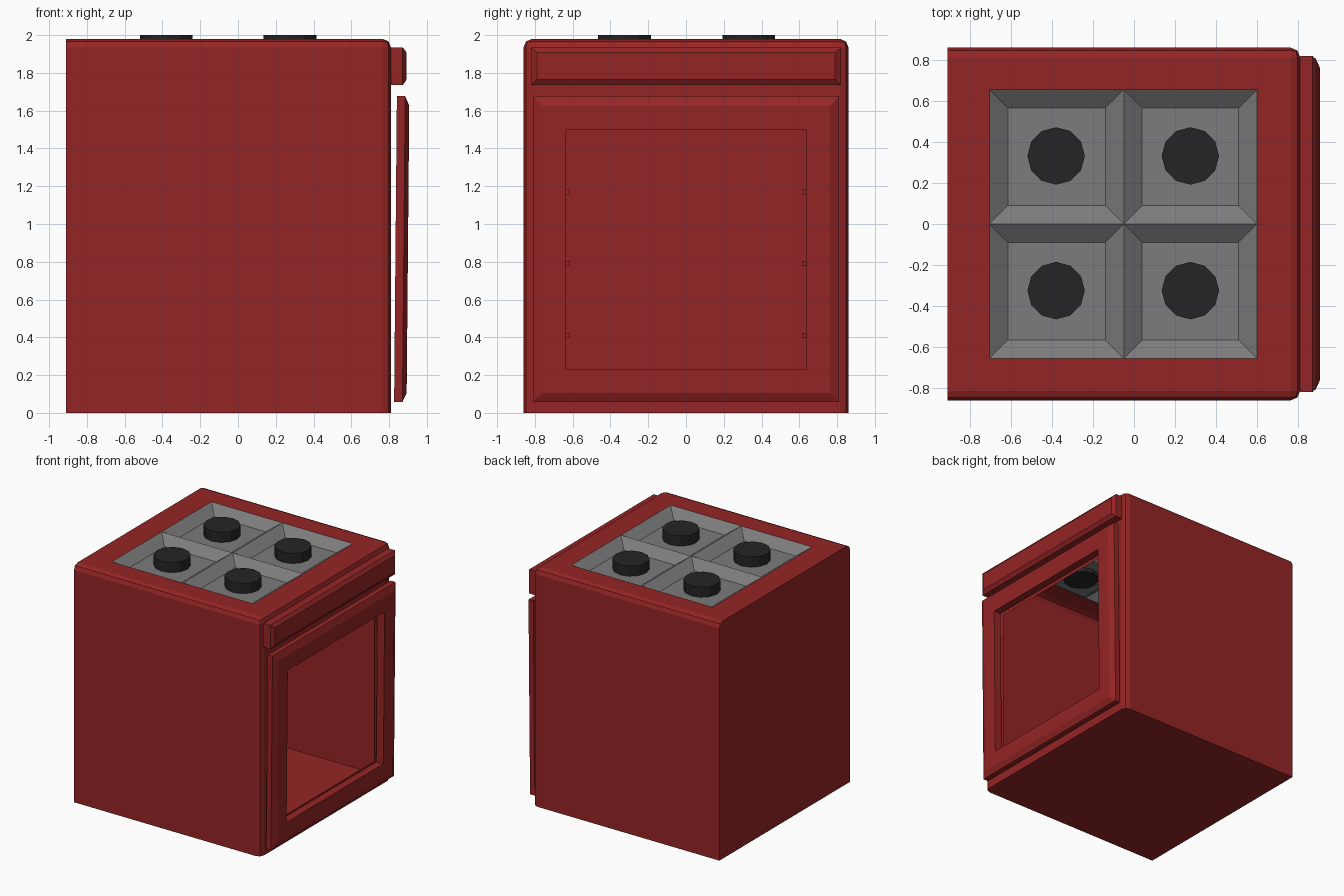
import bpy, bmesh
from mathutils import Vector

cube = bpy.data.objects.get("Cube")
if cube:
    bpy.data.objects.remove(cube, do_unlink=True)


def material(name, rgb):
    m = bpy.data.materials.new(name)
    m.use_nodes = True
    m.diffuse_color = (*rgb, 1)
    node = next(n for n in m.node_tree.nodes if n.type == 'BSDF_PRINCIPLED')
    node.inputs["Base Color"].default_value = (*rgb, 1)
    node.inputs["Roughness"].default_value = 0.6
    return m


RED = material("enamel red", (0.30, 0.018, 0.018))
GREY = material("hob grey", (0.20, 0.20, 0.20))
BLACK = material("burner black", (0.018, 0.018, 0.018))


def add_object(name, bm, *mats):
    mesh = bpy.data.meshes.new(name)
    bm.to_mesh(mesh)
    bm.free()
    for m in mats:
        mesh.materials.append(m)
    obj = bpy.data.objects.new(name, mesh)
    bpy.context.collection.objects.link(obj)
    return obj


def box(bm, lo, hi):
    """Box between two corners."""
    lo, hi = Vector(lo), Vector(hi)
    verts = bmesh.ops.create_cube(bm, size=1)["verts"]
    for v in verts:
        v.co = (lo + hi) / 2 + v.co * (hi - lo)


def slice_side(bm, normal, cuts):
    """Score the faces on one side along (axis, position) lines."""
    normal = Vector(normal)
    for axis, pos in cuts:
        faces = [f for f in bm.faces if f.normal.dot(normal) > 0.99]
        geom = set(faces)
        for f in faces:
            geom.update(f.edges, f.verts)
        direction, point = Vector(), Vector()
        direction[axis], point[axis] = 1, pos
        bmesh.ops.bisect_plane(bm, geom=list(geom), plane_co=point, plane_no=direction)
        bm.normal_update()
    return [f for f in bm.faces if f.normal.dot(normal) > 0.99]


def loft(name, loops, ring=False, lean=0.0):
    """Bridge rectangles (x, half width, bottom, top); ring leaves a window."""
    bm = bmesh.new()
    rows = []
    for x, w, z0, z1 in loops:
        corners = ((-w, z0), (w, z0), (w, z1), (-w, z1))
        rows.append([bm.verts.new((x + lean * z, y, z)) for y, z in corners])
    pairs = list(zip(rows, rows[1:]))
    if ring:
        pairs.append((rows[-1], rows[0]))
    else:
        bm.faces.new(rows[0])
        bm.faces.new(rows[-1])
    for a, b in pairs:
        for i in range(4):
            j = (i + 1) % 4
            bm.faces.new((a[i], a[j], b[j], b[i]))
    bmesh.ops.recalc_face_normals(bm, faces=bm.faces)
    return add_object(name, bm, RED)


# Thin-walled body with rounded door-side and upper edges
X0, X1, W, TOP = -0.91, 0.81, 0.86, 1.98
bm = bmesh.new()
box(bm, (X0, -W, 0), (X1, W, TOP))
rounded = []
for e in bm.edges:
    mid = (e.verts[0].co + e.verts[1].co) / 2
    front, side, top = mid.x > X1 - 0.01, abs(mid.y) > W - 0.01, mid.z > TOP - 0.01
    if front + side + top == 2 and (front or top):
        rounded.append(e)
bmesh.ops.bevel(bm, geom=rounded, offset=0.045, segments=2, profile=0.5, affect='EDGES')
bm.normal_update()

# Oven mouth
WIN, WIN_Z0, WIN_Z1 = 0.637, 0.23, 1.5
faces = slice_side(bm, (1, 0, 0), [(1, -WIN), (1, WIN), (2, WIN_Z0), (2, WIN_Z1)])
mouth = [f for f in faces if abs(f.calc_center_median().y) < WIN
         and WIN_Z0 < f.calc_center_median().z < WIN_Z1]
bmesh.ops.delete(bm, geom=mouth, context='FACES')

# Four sunken hob trays
HX0, HXM, HX1, HY = -0.705, -0.05, 0.6, 0.655
faces = slice_side(bm, (0, 0, 1), [(0, HX0), (0, HXM), (0, HX1), (1, -HY), (1, 0), (1, HY)])
trays = []
for f in faces:
    c = f.calc_center_median()
    if HX0 < c.x < HX1 and abs(c.y) < HY:
        trays.append(f)
slopes = bmesh.ops.inset_individual(bm, faces=trays, thickness=0.09, depth=-0.065,
                                    use_even_offset=True)["faces"]
for f in trays + slopes:
    f.material_index = 1
add_object("oven_body", bm, RED, GREY)

# Burners
for row, y in (("right", -0.325), ("left", 0.332)):
    for col, x in (("back", -0.38), ("front", 0.275)):
        bm = bmesh.new()
        bmesh.ops.create_cone(bm, cap_ends=True, segments=12, radius1=0.14, radius2=0.14, depth=0.12)
        bmesh.ops.translate(bm, vec=(x, y, 1.94), verts=bm.verts)
        add_object(f"burner_{col}_{row}", bm, BLACK)

# Control panel above the door
loft("control_panel", [(X1, 0.82, 1.735, 1.935), (0.872, 0.82, 1.735, 1.935),
                       (0.893, 0.79, 1.765, 1.908)])

# Door frame, leaning slightly outwards
loft("door_frame", [(0.826, 0.81, 0.058, 1.677), (0.87, 0.81, 0.058, 1.677),
                    (0.892, 0.763, 0.105, 1.626), (0.892, WIN, WIN_Z0, WIN_Z1),
                    (0.826, WIN, WIN_Z0, WIN_Z1)], ring=True, lean=0.009)

# Shelf pegs at the rear of the cavity
bm = bmesh.new()
for z in (0.41, 0.79, 1.17):
    for s in (-1, 1):
        ys = sorted((s * 0.615, s * 0.85))
        box(bm, (-0.9, ys[0], z - 0.013), (-0.82, ys[1], z + 0.013))
add_object("shelf_pegs", bm, RED)
